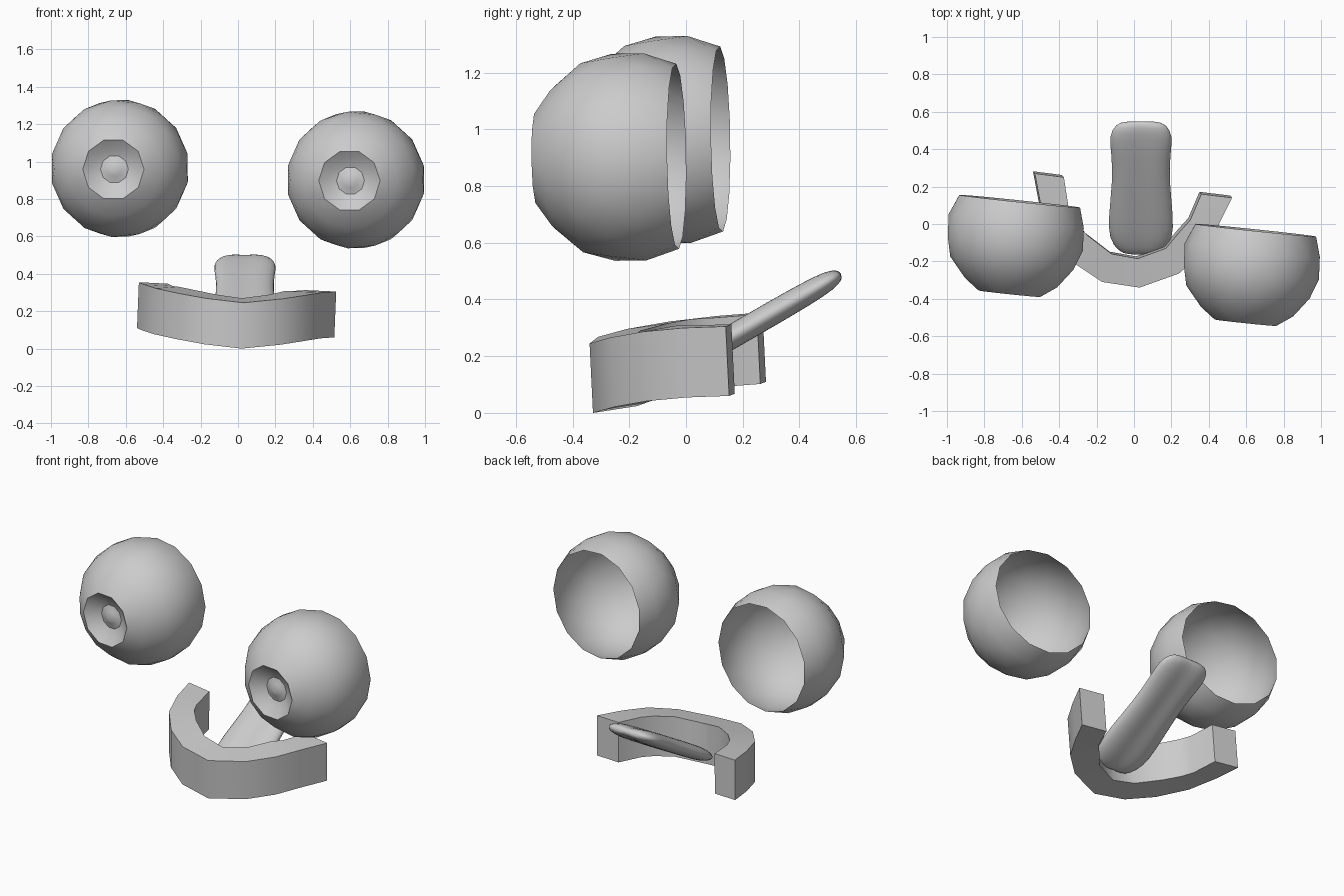
import bpy, bmesh, math
from mathutils import Matrix, Vector

if "Cube" in bpy.data.objects:
    bpy.data.objects.remove(bpy.data.objects["Cube"])

grey = bpy.data.materials.new("plain_grey")
grey.use_nodes = True
colour = (0.6, 0.6, 0.6, 1)
grey.diffuse_color = colour
grey.node_tree.nodes["Principled BSDF"].inputs["Base Color"].default_value = colour


def finish(bm, name, angle):
    """Turn a bmesh into a shaded, coloured object."""
    mesh = bpy.data.meshes.new(name)
    bm.to_mesh(mesh)
    bm.free()
    mesh.materials.append(grey)
    obj = bpy.data.objects.new(name, mesh)
    bpy.context.collection.objects.link(obj)
    bpy.ops.object.select_all(action='DESELECT')
    obj.select_set(True)
    bpy.context.view_layer.objects.active = obj
    bpy.ops.object.shade_smooth_by_angle(angle=math.radians(angle))
    return obj


def ring(bm, count, radius, height, turn=0.0):
    step = 2 * math.pi / count
    return [bm.verts.new((radius * math.cos(step * (i + turn)),
                          radius * math.sin(step * (i + turn)), height))
            for i in range(count)]


def bridge(bm, a, b):
    n = len(a)
    for i in range(n):
        bm.faces.new((a[i], a[(i + 1) % n], b[(i + 1) % n], b[i]))


# Eyes: open shells with a dished pupil, built facing +z
def make_eye(name, centre):
    bm = bmesh.new()
    pupil = ring(bm, 10, 0.165, 0.33)
    rim = None
    for k, (r, h) in enumerate([(0.25, 0.27), (0.335, 0.165), (0.367, 0.06),
                                (0.367, -0.06), (0.328, -0.168)]):
        rim = ring(bm, 15, r, h, k % 2 / 2)
    bmesh.ops.convex_hull(bm, input=bm.verts[:])
    # Open the back and the pupil
    ends = [set(pupil), set(rim)]
    caps = [f for f in bm.faces if any(set(f.verts) <= e for e in ends)]
    bmesh.ops.delete(bm, geom=caps, context='FACES')
    # Pupil dish with a small raised centre
    last = pupil
    for r, h in [(0.12, 0.295), (0.075, 0.275), (0.04, 0.285)]:
        new = ring(bm, 10, r, h)
        bridge(bm, last, new)
        last = new
    tip = bm.verts.new((0, 0, 0.305))
    for i in range(10):
        bm.faces.new((last[i], last[(i + 1) % 10], tip))
    bmesh.ops.recalc_face_normals(bm, faces=bm.faces[:])
    forward = Vector((-0.104, -0.994, -0.015))
    turn = forward.to_track_quat('Z', 'Y').to_matrix().to_4x4()
    bm.transform(Matrix.Translation(centre) @ turn)
    finish(bm, name, 35)


make_eye("left_eye", (0.63, -0.2, 0.902))
make_eye("right_eye", (-0.632, -0.045, 0.963))

# Lower jaw: a curved bar with a square section
outer = [(-0.53, 0.27), (-0.50, 0.11), (-0.44, -0.06), (-0.32, -0.21), (-0.17, -0.31),
         (0.03, -0.34), (0.24, -0.265), (0.37, -0.15), (0.45, -0.01), (0.525, 0.14)]
inner = [(-0.375, 0.25), (-0.35, 0.09), (-0.32, 0.02), (-0.25, -0.06), (-0.12, -0.16),
         (0.02, -0.185), (0.17, -0.13), (0.25, -0.035), (0.30, 0.02), (0.36, 0.16)]
bm = bmesh.new()
sections = []
for i, (o, n) in enumerate(zip(outer, inner)):
    t = (5 - i) / 5 if i < 5 else (i - 5) / 4
    section = []
    for (x, y), low in [(o, 0), (o, 1), (n, 1), (n, 0)]:
        z = 0.298 - 0.028 * x + 0.154 * y + 0.022 * math.sin(math.pi * t)
        section.append(bm.verts.new((x - 0.01 * low, y + 0.012 * low, z - 0.245 * low)))
    sections.append(section)
for a, b in zip(sections, sections[1:]):
    bridge(bm, a, b)
bm.faces.new(sections[0])
bm.faces.new(sections[-1])
bmesh.ops.recalc_face_normals(bm, faces=bm.faces[:])
finish(bm, "lower_jaw", 40)

# Tongue: lofted rounded slab with a groove along its middle
bm = bmesh.new()
loops = []
for s, w, h in [(-0.405, 0.08, 0.012), (-0.385, 0.125, 0.03), (-0.31, 0.175, 0.046),
                (-0.18, 0.178, 0.05), (0.05, 0.155, 0.05), (0.2, 0.16, 0.05),
                (0.33, 0.175, 0.046), (0.39, 0.14, 0.034), (0.412, 0.10, 0.014)]:
    loop = []
    for i in range(16):
        a = math.tau * i / 16
        groove = 1 - 0.4 * (1 - abs(math.cos(a))) ** 2
        loop.append(bm.verts.new((w * math.cos(a), s, 1.15 * h * math.sin(a) * groove)))
    loops.append(loop)
for a, b in zip(loops, loops[1:]):
    bridge(bm, a, b)
bm.faces.new(loops[0])
bm.faces.new(loops[-1])
bmesh.ops.recalc_face_normals(bm, faces=bm.faces[:])
bm.transform(Matrix.Translation((0.037, 0.19, 0.285)) @ Matrix.Rotation(math.radians(30), 4, 'X'))
tongue = finish(bm, "tongue", 80)
tongue.modifiers.new("smooth", 'SUBSURF').levels = 1
tongue.modifiers["smooth"].render_levels = 1
